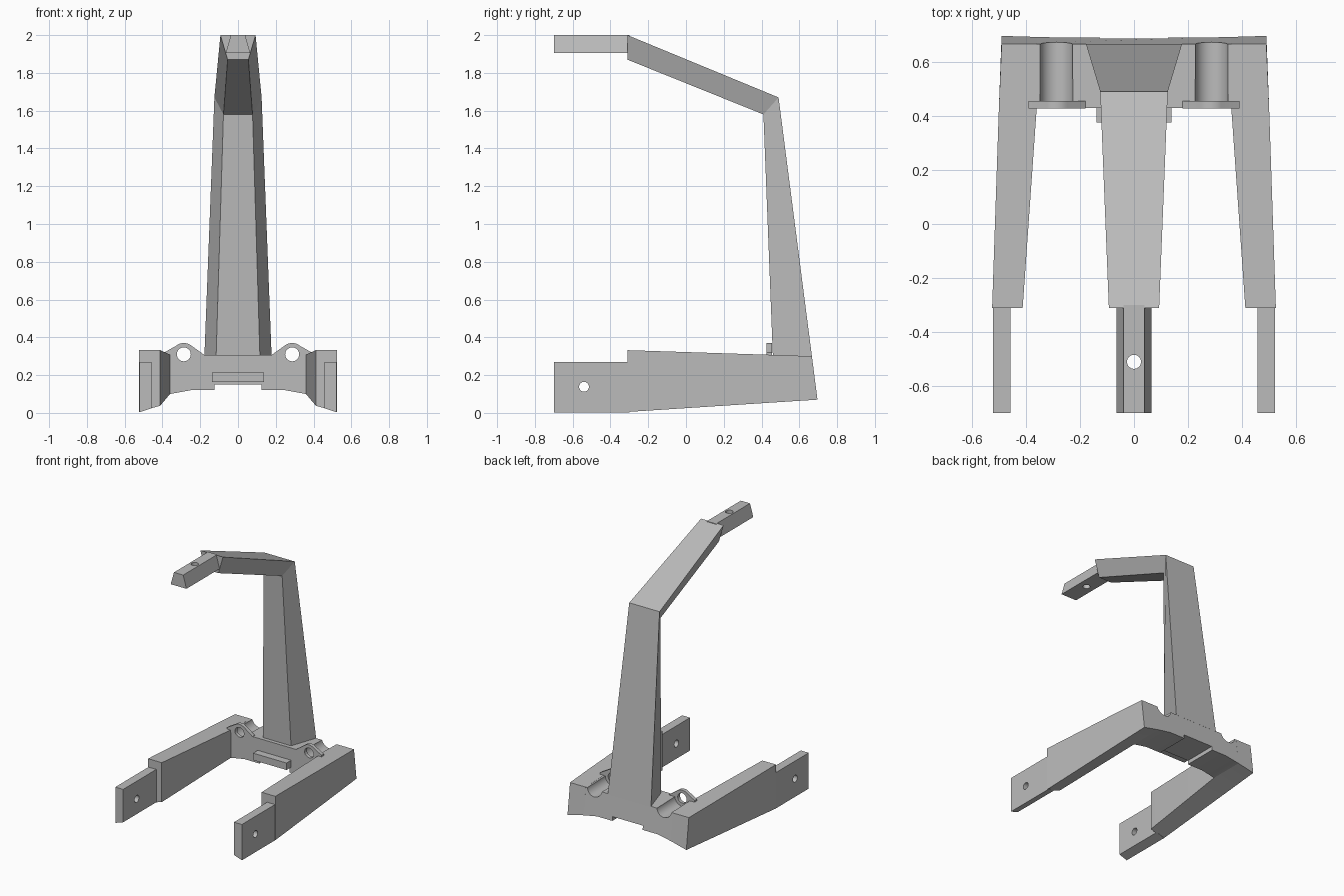
import bpy, bmesh, math
from mathutils import Matrix, Vector

cube = bpy.data.objects.get("Cube")
if cube:
    bpy.data.objects.remove(cube, do_unlink=True)

grey = bpy.data.materials.new("plain grey")
grey.use_nodes = True
colour = (0.5, 0.5, 0.5, 1)
grey.diffuse_color = colour
grey.node_tree.nodes["Principled BSDF"].inputs["Base Color"].default_value = colour
parts = []


def finish(name, bm):
    bmesh.ops.recalc_face_normals(bm, faces=bm.faces)
    mesh = bpy.data.meshes.new(name)
    bm.to_mesh(mesh)
    bm.free()
    mesh.materials.append(grey)
    ob = bpy.data.objects.new(name, mesh)
    bpy.context.collection.objects.link(ob)
    return ob


def loft(name, rings):
    """Skin a row of matching cross-sections and cap both ends."""
    bm = bmesh.new()
    rows = [[bm.verts.new(p) for p in ring] for ring in rings]
    n = len(rows[0])
    for a, b in zip(rows, rows[1:]):
        for i in range(n):
            j = (i + 1) % n
            bm.faces.new((a[i], a[j], b[j], b[i]))
    bm.faces.new(rows[0])
    bm.faces.new(rows[-1])
    ob = finish(name, bm)
    parts.append(ob)
    return ob


def cut(ob, axis, start, length, radius):
    """Drill a round hole along an axis, from a start point."""
    bm = bmesh.new()
    direction = Vector(axis)
    turn = direction.to_track_quat('Z', 'Y').to_matrix().to_4x4()
    place = Matrix.Translation(Vector(start) + direction * length / 2) @ turn
    bmesh.ops.create_cone(bm, cap_ends=True, segments=32, radius1=radius,
                          radius2=radius, depth=length, matrix=place)
    cutter = finish("cutter", bm)
    cutter.hide_render = True
    mod = ob.modifiers.new("hole", 'BOOLEAN')
    mod.operation, mod.solver, mod.object = 'DIFFERENCE', 'EXACT', cutter
    graph = bpy.context.evaluated_depsgraph_get()
    mesh = bpy.data.meshes.new_from_object(ob.evaluated_get(graph))
    ob.modifiers.clear()
    ob.data = mesh
    bpy.data.objects.remove(cutter, do_unlink=True)


def back_y(z):
    """The sloping plane shared by the back of the base and the column."""
    return 0.705 - 0.128 * z


def strip(half_a, ya, za, half_b, yb, zb):
    return [(-half_a, ya, za), (half_a, ya, za), (half_b, yb, zb), (-half_b, yb, zb)]


FRONT, JOINT, WALL = -0.70, -0.31, 0.43

# Column bending into the overhead arm
loft("column_and_upper_arm", [
    strip(0.116, 0.46, 0.297, 0.178, back_y(0.297), 0.297),
    strip(0.077, 0.41, 1.58, 0.125, 0.49, 1.67),
    strip(0.055, JOINT, 1.87, 0.093, JOINT, 2.0)])

# Overhead tongue with its vertical hole
tongue = loft("upper_tongue", [strip(0.065, y, 1.905, 0.038, y, 2.0)
                               for y in (FRONT, JOINT + 0.01)])
cut(tongue, (0, 0, 1), (0, -0.51, 1.8), 0.3, 0.026)

# Crossbar with a notched underside
half = [(0.125, 0.15), (0.125, 0.12), (0.25, 0.12), (0.36, 0.10), (0.36, 0.306)]
outline = half + [(-x, z) for x, z in reversed(half)]
crossbar = loft("crossbar", [[(x, WALL, z) for x, z in outline],
                             [(x, back_y(z), min(z, 0.30)) for x, z in outline]])

# Clip bar in front of the crossbar
loft("clip_bar", [strip(0.138, y, 0.163, 0.138, y, 0.215) for y in (0.375, WALL + 0.01)])

for side, s in (("left", 1), ("right", -1)):
    # Side arm of the base
    def section(y, outer, inner, low_out, low_in, top):
        corners = [(outer, low_out), (outer, top), (inner, top), (inner, low_in)]
        return [(s * x, back_y(z) if y is None else y, z) for x, z in corners]

    loft(side + "_base_arm", [
        section(JOINT, 0.525, 0.412, 0.005, 0.038, 0.332),
        section(WALL, 0.50, 0.36, 0.053, 0.10, 0.308),
        section(None, 0.49, 0.36, 0.07, 0.10, 0.30)])

    # Flat tongue at the arm's front, with a cross hole
    tab = loft(side + "_base_tongue", [section(y, 0.522, 0.457, 0.003, 0.025, 0.27)
                                       for y in (FRONT, JOINT + 0.01)])
    cut(tab, (1, 0, 0), (s * 0.49 - 0.2, -0.54, 0.138), 0.4, 0.026)

    # Rounded ear above the crossbar
    cx, cz, r = 0.287, 0.306, 0.064
    arc = [(cx + r * math.cos(math.radians(a)), cz + r * math.sin(math.radians(a)))
           for a in range(50, 131, 8)]
    profile = [(0.18, 0.29), (0.39, 0.29), (0.39, 0.32)] + arc + [(0.18, 0.308)]
    ear = loft(side + "_ear", [[(s * x, y, z) for x, z in profile] for y in (0.427, 0.455)])

    # Pin hole through the ear and the open cradle behind it
    for ob in (ear, crossbar):
        cut(ob, (0, 1, 0), (s * cx, 0.40, 0.31), 0.08, 0.037)
    cut(crossbar, (0, 1, 0), (s * cx, 0.455, 0.31), 0.4, 0.061)

# Smooth the holes while keeping the flat faces crisp
bpy.ops.object.select_all(action='DESELECT')
for ob in parts:
    ob.select_set(True)
bpy.context.view_layer.objects.active = parts[0]
bpy.ops.object.shade_smooth_by_angle(angle=math.radians(20))
